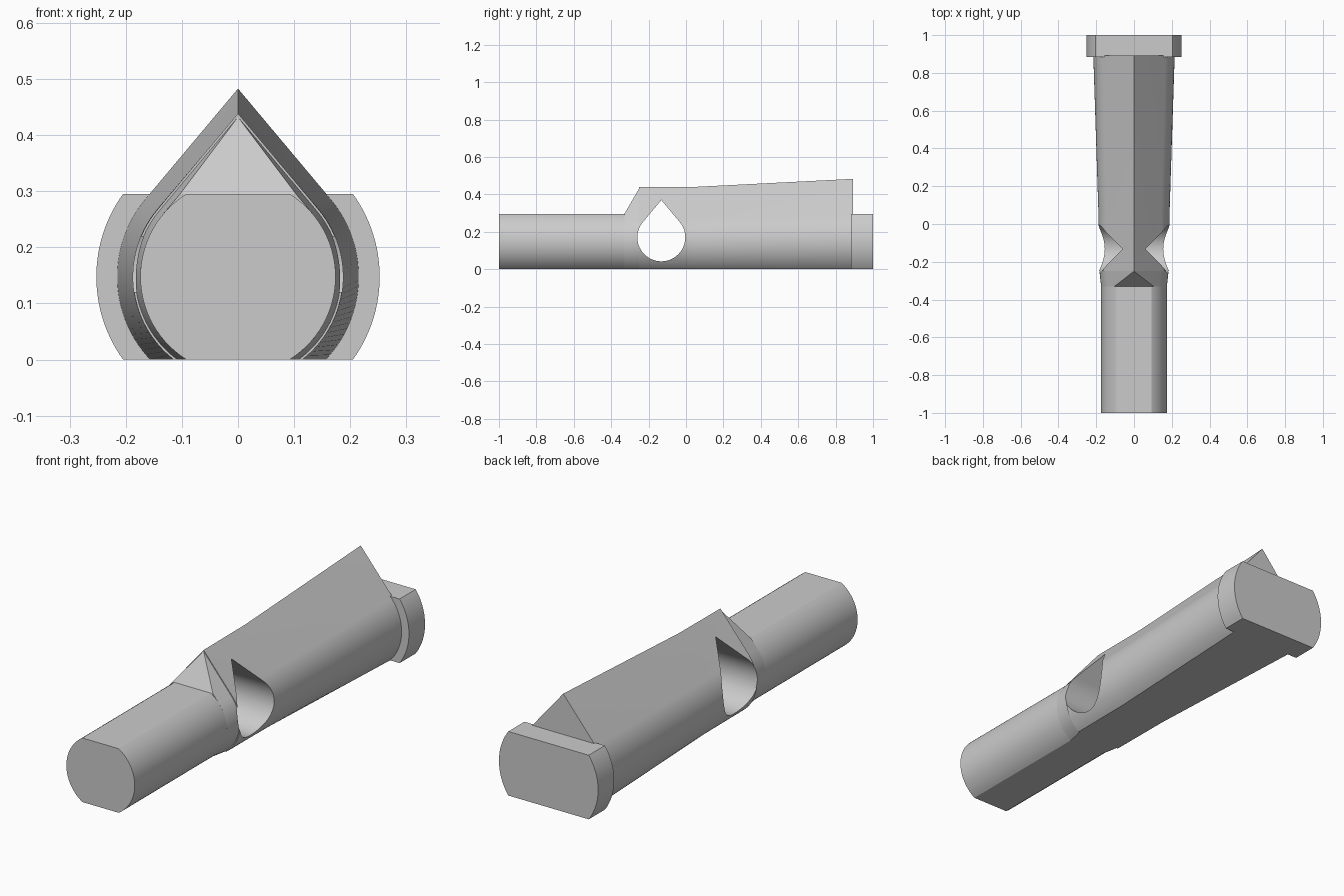
import bpy, bmesh
from math import asin, sin, cos, radians, pi

if "Cube" in bpy.data.objects:
    bpy.data.objects.remove(bpy.data.objects["Cube"], do_unlink=True)

FLAT = 0.295          # height of the flat tops
MID = FLAT / 2        # height of the long axis
SLOPE = radians(40)   # where the round side turns into the straight roof
STEPS = 28

grey = bpy.data.materials.new("plain grey")
grey.use_nodes = True
grey.diffuse_color = (0.6, 0.6, 0.6, 1)
grey.node_tree.nodes["Principled BSDF"].inputs["Base Color"].default_value = (0.6, 0.6, 0.6, 1)


def arc(r, low, high):
    return [(r * cos(a), MID + r * sin(a))
            for a in (low + (high - low) * i / STEPS for i in range(STEPS + 1))]


def mirrored(half):
    return half + [(-x, z) for x, z in reversed(half)]


def flat_section(r):
    """Circle cut off flat at top and bottom."""
    a = asin(MID / r)
    return mirrored(arc(r, -a, a))


def drop_section(r, top=None):
    """Teardrop with a flat bottom, and cut off at height top if given."""
    peak = MID + r / sin(SLOPE)
    top = peak if top is None else top
    tip = ((peak - top) * sin(SLOPE) / cos(SLOPE), top)
    return mirrored(arc(r, -asin(MID / r), SLOPE) + [tip])


def loft(name, sections):
    """Skin a solid through (y, outline) sections."""
    bm = bmesh.new()
    rings = [[bm.verts.new((x, y, z)) for x, z in outline] for y, outline in sections]
    for a, b in zip(rings, rings[1:]):
        for i in range(len(a)):
            j = (i + 1) % len(a)
            bm.faces.new((a[i], a[j], b[j], b[i]))
    bm.faces.new(rings[0])
    bm.faces.new(rings[-1])
    bmesh.ops.remove_doubles(bm, verts=bm.verts, dist=1e-5)
    bmesh.ops.recalc_face_normals(bm, faces=bm.faces)
    mesh = bpy.data.meshes.new(name)
    bm.to_mesh(mesh)
    bm.free()
    mesh.materials.append(grey)
    ob = bpy.data.objects.new(name, mesh)
    bpy.context.collection.objects.link(ob)
    return ob


# Round shaft and wide end stop
shaft = loft("shaft", [(-1, flat_section(0.174)), (-0.328, flat_section(0.174))])
end_stop = loft("end_stop", [(0.883, flat_section(0.2525)), (1, flat_section(0.2525))])

# Ridged body with a sloping nose, widening towards the end stop
body = loft("body", [
    (-0.33, drop_section(0.174, FLAT)),
    (-0.25, drop_section(0.183)),
    (-0.25, drop_section(0.187)),
    (0.05, drop_section(0.188)),
    (0.893, drop_section(0.2155)),
])

# Teardrop hole across the body
r, hole_y, hole_z = 0.128, -0.132, 0.17
bm = bmesh.new()
sweep = [SLOPE - (pi + 2 * SLOPE) * i / 56 for i in range(57)]
outline = [(r * cos(a), r * sin(a)) for a in sweep] + [(0, r / sin(SLOPE))]
face = bm.faces.new([bm.verts.new((-0.5, hole_y + y, hole_z + z)) for y, z in outline])
out = bmesh.ops.extrude_face_region(bm, geom=[face])
bmesh.ops.translate(bm, vec=(1, 0, 0),
                    verts=[v for v in out["geom"] if isinstance(v, bmesh.types.BMVert)])
bmesh.ops.recalc_face_normals(bm, faces=bm.faces)
mesh = bpy.data.meshes.new("hole_cutter")
bm.to_mesh(mesh)
bm.free()
mesh.materials.append(grey)
cutter = bpy.data.objects.new("hole_cutter", mesh)
cutter.hide_render = True
bpy.context.collection.objects.link(cutter)

cut = body.modifiers.new("hole", "BOOLEAN")
cut.operation = "DIFFERENCE"
cut.solver = "EXACT"
cut.object = cutter
bpy.context.view_layer.objects.active = body
bpy.ops.object.modifier_apply(modifier=cut.name)
bpy.data.objects.remove(cutter, do_unlink=True)

# Smooth round sides, crisp edges
bpy.ops.object.select_all(action="DESELECT")
for ob in (shaft, body, end_stop):
    ob.select_set(True)
bpy.ops.object.shade_smooth_by_angle(angle=radians(20))
